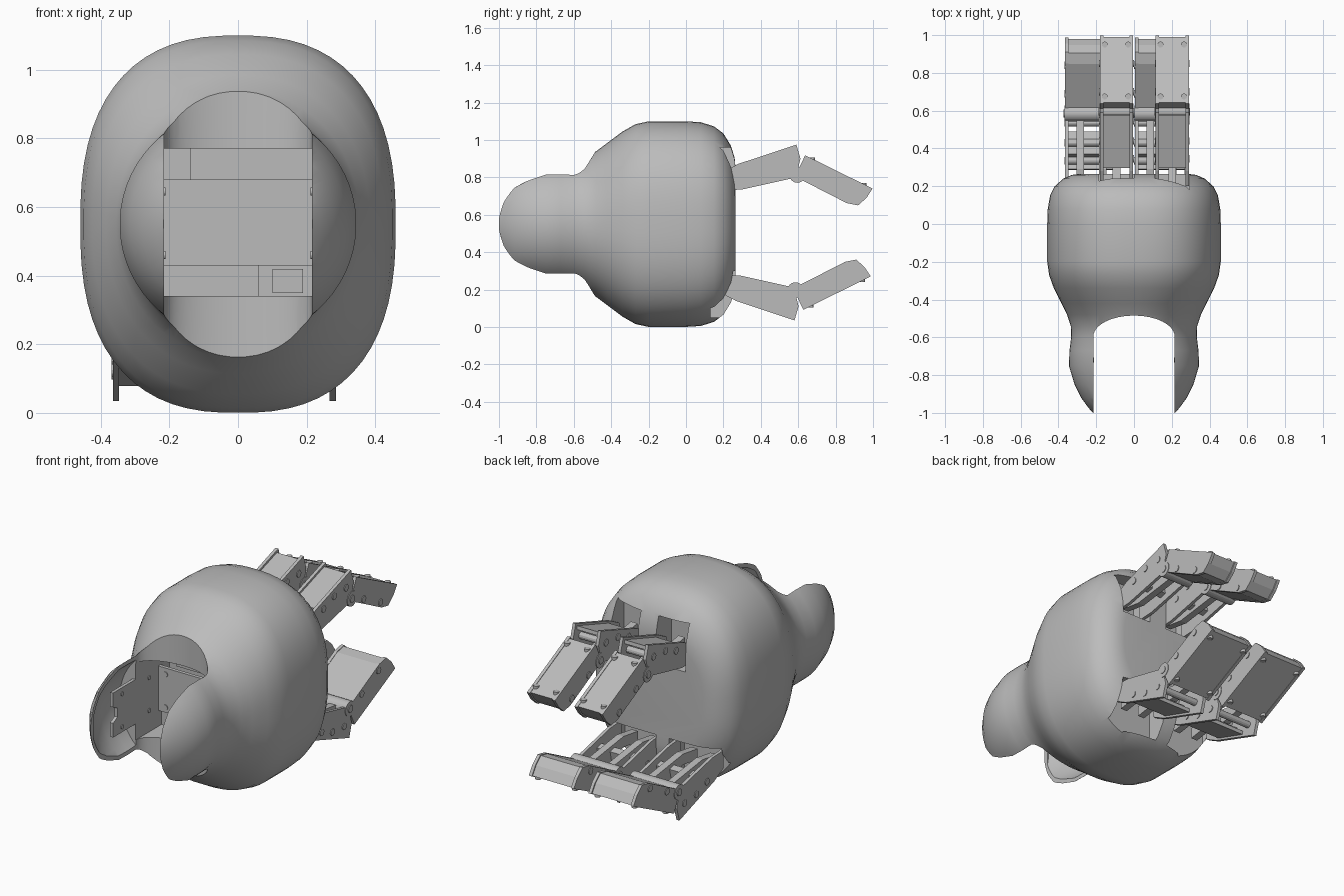
import bpy, bmesh, math
from mathutils import Vector

if "Cube" in bpy.data.objects:
    bpy.data.objects.remove(bpy.data.objects["Cube"], do_unlink=True)

grey = bpy.data.materials.new("plain_grey")
grey.use_nodes = True
tone = (0.5, 0.5, 0.5, 1)
grey.diffuse_color = tone
grey.node_tree.nodes["Principled BSDF"].inputs["Base Color"].default_value = tone


def finish(name, bm):
    bmesh.ops.recalc_face_normals(bm, faces=bm.faces)
    mesh = bpy.data.meshes.new(name)
    bm.to_mesh(mesh)
    bm.free()
    mesh.materials.append(grey)
    ob = bpy.data.objects.new(name, mesh)
    bpy.context.collection.objects.link(ob)
    return ob


def prism(name, outline, lo, hi, axis="x"):
    """Extrude a 2D outline along one axis."""
    place = {"x": lambda a, b, t: (t, a, b),
             "y": lambda a, b, t: (a, t, b),
             "z": lambda a, b, t: (a, b, t)}[axis]
    bm = bmesh.new()
    face = bm.faces.new([bm.verts.new(place(a, b, lo)) for a, b in outline])
    new = bmesh.ops.extrude_face_region(bm, geom=[face])["geom"]
    step = Vector(place(0, 0, hi - lo))
    bmesh.ops.translate(bm, vec=step, verts=[v for v in new if isinstance(v, bmesh.types.BMVert)])
    return finish(name, bm)


def box(name, x, y, z):
    return prism(name, [(x[0], y[0]), (x[1], y[0]), (x[1], y[1]), (x[0], y[1])], *z, axis="z")


def disc(name, a, b, r, lo, hi, axis="x", sides=16):
    ring = [(a + r * math.cos(math.tau * i / sides), b + r * math.sin(math.tau * i / sides))
            for i in range(sides)]
    return prism(name, ring, lo, hi, axis)


def loft(name, stations, inset=0.0, sides=64):
    """Superellipse rings (y, half width, half height, power) joined along y."""
    bm = bmesh.new()
    rings = []
    for y, ax, az, n in stations:
        ring = []
        for i in range(sides):
            t = math.tau * (i + 0.5) / sides
            c, s = math.cos(t), math.sin(t)
            ring.append(bm.verts.new((math.copysign(abs(c) ** (2 / n), c) * (ax - inset), y,
                                      0.55 + math.copysign(abs(s) ** (2 / n), s) * (az - inset))))
        rings.append(ring)
    for r0, r1 in zip(rings, rings[1:]):
        for i in range(sides):
            j = (i + 1) % sides
            bm.faces.new((r0[i], r0[j], r1[j], r1[i]))
    bm.faces.new(rings[0])
    bm.faces.new(rings[-1])
    return finish(name, bm)


def cut(target, cutter):
    cutter.hide_render = True
    mod = target.modifiers.new("cut", "BOOLEAN")
    mod.operation, mod.solver, mod.object = "DIFFERENCE", "EXACT", cutter
    bpy.context.view_layer.objects.active = target
    bpy.ops.object.modifier_apply(modifier=mod.name)
    bpy.data.objects.remove(cutter, do_unlink=True)


# Rounded housing with a forked wrist
wrist = [(-1.0, .217, .2, 2), (-.975, .24, .26, 2), (-.92, .28, .3, 2), (-.85, .315, .315, 2),
         (-.75, .345, .338, 2), (-.67, .342, .342, 2), (-.6, .333, .345, 2), (-.54, .335, .36, 2)]
palm = [(-.48, .355, .39, 2.1), (-.42, .385, .435, 2.2), (-.34, .425, .495, 2.35),
        (-.27, .45, .535, 2.45), (-.2, .46, .55, 2.5), (0, .46, .55, 2.5), (.08, .457, .545, 2.5),
        (.15, .445, .523, 2.5), (.2, .42, .485, 2.5), (.24, .375, .42, 2.5), (.26, .33, .355, 2.5),
        (.265, .29, .3, 2.5)]
housing = loft("housing", wrist + palm)

# Slot between the wrist lobes, with a curved end
slot = [(-.215, -1.2), (.215, -1.2)]
slot += [(.215 * math.cos(math.pi * i / 24), -.595 + .11 * math.sin(math.pi * i / 24))
         for i in range(25)]
cut(housing, prism("slot_cutter", slot, -.2, 1.3, "z"))

# Hollow lobes and the mounting pocket
cut(housing, loft("lobe_cutter", wrist[1:7], inset=.018))
cut(housing, box("pocket_cutter", (-.216, .216), (-.7, -.3), (.34, .77)))

# Knuckle openings in the palm
fingers = [("upper_right", -.18, -.005, 1), ("upper_left", .115, .29, 1),
           ("lower_right", -.365, -.085, -1), ("lower_left", .005, .285, -1)]
for name, x0, x1, side in fingers:
    zs = (.7, .96) if side > 0 else (.05, .3)
    cut(housing, box("knuckle_cutter", (x0 - .004, x1 + .004), (.13, .4), zs))

bpy.ops.object.select_all(action="DESELECT")
housing.select_set(True)
bpy.context.view_layer.objects.active = housing
bpy.ops.object.shade_smooth_by_angle(angle=math.radians(30))

# Wrist bracket: cross plate, side arms, screws and hub
box("bracket_plate", (-.215, .215), (-.4, -.38), (.43, .68))
disc("bracket_hub", 0, .553, .046, -.404, -.39, "y", 32)
arm = [(-.8, .43), (-.38, .43), (-.38, .68), (-.8, .68), (-.8, .6), (-.76, .58), (-.76, .53), (-.8, .51)]
for s, label in ((-1, "right"), (1, "left")):
    prism("bracket_arm_" + label, arm, s * .216, s * .234)
    for z in (.46, .645):
        disc("bracket_screw", s * .17, z, .014, -.404, -.39, "y")
        for y in (-.72, -.48):
            disc("arm_screw", y, z, .012, s * .212, s * .22)
box("lower_mount", (-.215, .06), (-.37, -.28), (.34, .43))
box("lower_mount_tab", (.1, .19), (-.36, -.28), (.35, .42))
box("upper_mount", (-.14, .215), (-.35, -.28), (.68, .77))

# Finger outlines in the side plane, drawn for the upper fingers
proximal = [(.2, .73), (.3, .735), (.57, .795), (.595, .83), (.612, .9), (.59, .975), (.28, .872), (.2, .83)]
distal = [(.6, .795), (.86, .662), (.92, .65), (.965, .69), (.998, .74), (.637, .918), (.605, .85)]
cover = [(.3, .845), (.58, .938), (.577, .958), (.297, .866)]
short_cover = [(.3, .845), (.5, .911), (.497, .931), (.297, .866)]
rib = [(.17, .78), (.3, .76), (.6, .8), (.6, .83), (.42, .86), (.3, .82), (.17, .84)]
crosspiece = [(.38, .79), (.42, .8), (.405, .865), (.365, .855)]


def shrink(pts, k):
    cy, cz = (sum(p[i] for p in pts) / len(pts) for i in (0, 1))
    return [(cy + (y - cy) * k, cz + (z - cz) * k) for y, z in pts]


for name, x0, x1, side in fingers:
    def flip(pts):
        return pts if side > 0 else [(y - .01, 1.01 - z) for y, z in pts]

    wall = .018
    inner = (x0 + wall, x1 - wall)
    # Proximal link: side plates, cover, ribs
    for a in (x0, x1 - wall):
        prism(name + "_link_side", flip(proximal), a, a + wall)
        prism(name + "_tip_side", flip(distal), a, a + wall)
    prism(name + "_link_cover", flip(cover if side > 0 else short_cover), *inner)
    prism(name + "_link_crosspiece", flip(crosspiece), *inner)
    middles = [(x0 + x1) / 2] if side > 0 else [x0 + .08, x1 - .08]
    for m in middles:
        prism(name + "_link_rib", flip(rib), m - .02, m + .02)
    # Distal link: solid pad framed by the side plates
    prism(name + "_tip_pad", flip(shrink(distal, .96)), *inner)
    # Hinge pin
    (py, pz), = flip([(.595, .813)])
    disc(name + "_hinge", py, pz, .042, x0 - .003, x1 + .003, sides=24)
    disc(name + "_hinge_pin", py, pz, .02, x0 - .007, x1 + .007)
    # Side screws on both links
    for y, z in flip([(.345, .85), (.44, .885), (.545, .893), (.7, .77), (.85, .695)]):
        disc(name + "_side_screw", y, z, .019, x0 - .004, x1 + .004, sides=12)
    # Corner screws on the outer face of the tip
    for y, z in flip([(.675, .893), (.95, .757)]):
        for x in (x0 + .025, x1 - .025):
            disc(name + "_tip_screw", x, y, .016, z - .012, z + .012, "z", 12)
